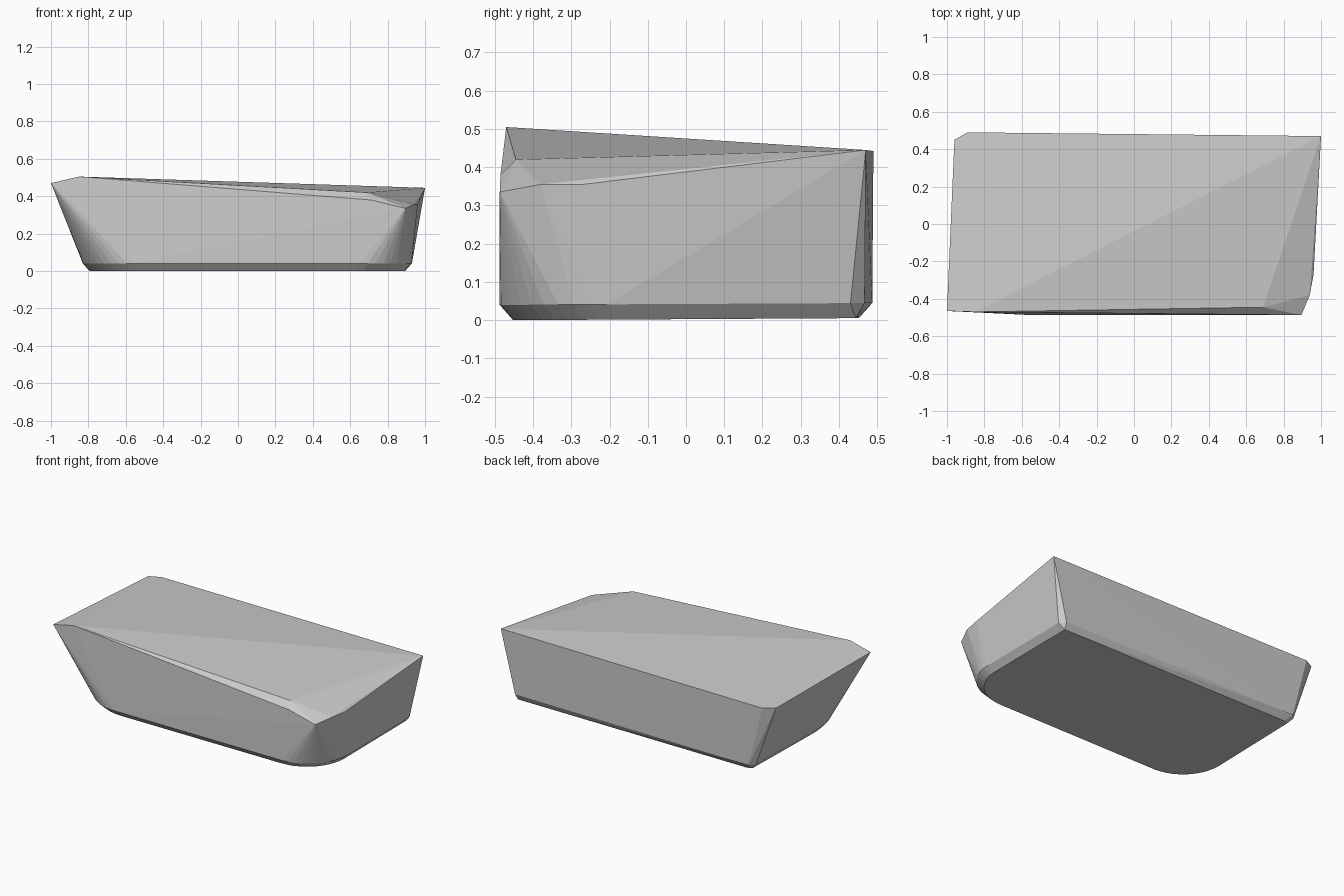
import bpy, bmesh, math

if "Cube" in bpy.data.objects:
    bpy.data.objects.remove(bpy.data.objects["Cube"])


def arc(cx, cy, r, start, end, steps=10):
    """Points along a rounded corner, angles in degrees."""
    pts = []
    for i in range(steps + 1):
        a = math.radians(start + (end - start) * i / steps)
        pts.append((cx + r * math.cos(a), cy + r * math.sin(a)))
    return pts


# Irregular sloping top, with the lower clipped corner at the front right
rim = [(-1, -.465, .47), (-.85, -.47, .505), (.69, -.445, .42),
       (.71, -.485, .38), (.895, -.487, .335), (.94, -.38, .355),
       (.96, -.27, .355), (1, .47, .445), (-.89, .49, .442), (-.96, .45, .445)]


def foot(inset, z, tilt):
    """Base outline: rounded front corners, sharp back corners."""
    r = .28 - inset * .4
    left, right, front = -.83 + inset, .93 - inset, -.487 + inset
    outline = arc(left + r, front + r, r, 180, 270)
    outline += arc(right - r, front + r, r, 270, 360)
    outline += [(right, .43 + inset * .4), (right - .03, .467 - inset * .6),
                (left + .04, .487 - inset), (left + .01, .455 - inset * .5)]
    return [(x, y, z + tilt * (y - front)) for x, y in outline]


# Wrap the rim, the bevel line and the base in one faceted solid
bm = bmesh.new()
for p in rim + foot(0, .04, .005) + foot(.035, 0, .006):
    bm.verts.new(p)
hull = bmesh.ops.convex_hull(bm, input=bm.verts[:])
loose = [v for v in bm.verts if not v.link_faces]
bmesh.ops.delete(bm, geom=loose, context='VERTS')
bmesh.ops.dissolve_limit(bm, angle_limit=math.radians(.3),
                         verts=bm.verts[:], edges=bm.edges[:])
bmesh.ops.recalc_face_normals(bm, faces=bm.faces[:])
mesh = bpy.data.meshes.new("stone_block")
bm.to_mesh(mesh)
bm.free()
block = bpy.data.objects.new("stone_block", mesh)
bpy.context.collection.objects.link(block)
